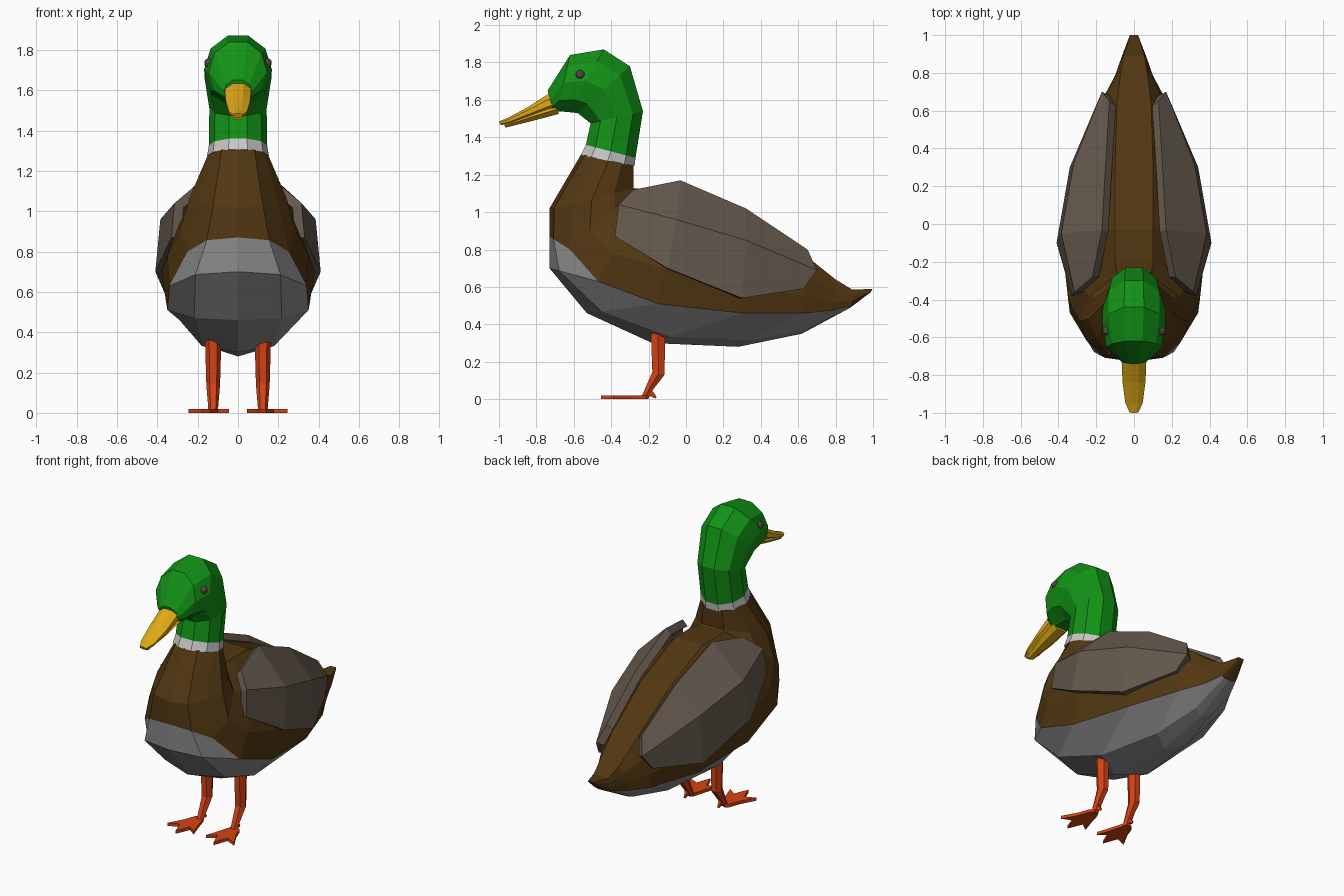
import bpy, bmesh, math
from mathutils import Vector

if "Cube" in bpy.data.objects:
    bpy.data.objects.remove(bpy.data.objects["Cube"])


def material(name, rgb):
    m = bpy.data.materials.new(name)
    m.diffuse_color = (*rgb, 1)
    m.use_nodes = True
    m.node_tree.nodes["Principled BSDF"].inputs["Base Color"].default_value = m.diffuse_color
    return m


BROWN = material("brown", (.084, .038, .006))
GREY = material("belly_grey", (.27, .27, .27))
TAUPE = material("wing_taupe", (.13, .10, .075))
GREEN = material("green", (.006, .29, .008))
WHITE = material("collar_white", (.56, .56, .56))
YELLOW = material("beak_yellow", (.74, .40, .008))
ORANGE = material("orange", (.66, .055, .007))
EYE = material("eye_dark", (.10, .065, .065))


def make(name, verts, faces, mats, index=None):
    bm = bmesh.new()
    vs = [bm.verts.new(v) for v in verts]
    for k, f in enumerate(faces):
        face = bm.faces.new([vs[i] for i in f])
        if index:
            face.material_index = index[k]
    bmesh.ops.recalc_face_normals(bm, faces=bm.faces)
    me = bpy.data.meshes.new(name)
    bm.to_mesh(me)
    bm.free()
    for m in mats:
        me.materials.append(m)
    ob = bpy.data.objects.new(name, me)
    bpy.context.collection.objects.link(ob)
    return ob


def loft(name, rings, mats, rule=None):
    """Skin closed rings of equal size and cap both ends."""
    n = len(rings[0])
    faces, index = [], []
    for s in range(len(rings) - 1):
        for i in range(n):
            j = (i + 1) % n
            faces.append((s * n + i, s * n + j, (s + 1) * n + j, (s + 1) * n + i))
            index.append(rule(s, i) if rule else 0)
    last = (len(rings) - 1) * n
    faces += [tuple(range(n)), tuple(range(last, last + n))]
    index += [0, 0]
    return make(name, [v for r in rings for v in r], faces, mats, index)


def ring(by, bz, fy, fz, w, n=10, cx=0):
    """Oval across the line from a back point to a front point."""
    out = []
    for i in range(n):
        a = 2 * math.pi * (i + .5) / n
        c = math.cos(a) / math.cos(math.pi / n) / 2
        out.append((cx + w * math.sin(a), (by + fy) / 2 + (by - fy) * c,
                    (bz + fz) / 2 + (bz - fz) * c))
    return out


# Body: back y, z, half width | widest | colour edge x, y, z | keel y, z
stations = [
    (-.28, 1.25, .07, .15, .13, -.47, 1.29, -.56, 1.31),
    (-.28, 1.13, .08, .24, .20, -.60, 1.04, -.73, 1.02),
    (-.27, 1.125, .09, .29, .25, -.62, .80, -.73, .87),
    (-.20, 1.13, .10, .35, .34, -.47, .63, -.73, .70),
    (-.03, 1.13, .10, .38, .35, -.15, .51, -.53, .46),
    (.32, .98, .10, .31, .29, .30, .46, -.18, .30),
    (.65, .76, .09, .18, .18, .63, .46, .28, .28),
    (.80, .64, .07, .10, .10, .78, .475, .62, .35),
    (.89, .585, .055, .065, .055, .885, .50, .88, .49),
    (1.0, .59, .02, .025, .02, .985, .575, .985, .57),
]


def body_ring(ty, tz, tx, w, ex, ey, ez, by, bz):
    t, e, b = Vector((tx, ty, tz)), Vector((ex, ey, ez)), Vector((0, by, bz))
    upper, side, low = t.lerp(e, .33), t.lerp(e, .7), b.lerp(e, .2)
    upper.x, side.x, low.x = .75 * w + .25 * tx, w, .62 * ex
    half = [t, upper, side, e, low]
    return half + [b] + [Vector((-v.x, v.y, v.z)) for v in reversed(half)]


loft("body", [body_ring(*s) for s in stations], [BROWN, GREY],
     lambda s, i: int(2 <= s <= 7 and 3 <= i <= 6))

# Collar, neck and head
collar = ring(-.27, 1.29, -.535, 1.36, .145)
loft("collar", [ring(-.275, 1.245, -.562, 1.305, .153), collar], [WHITE])
loft("head", [collar,
              ring(-.23, 1.54, -.51, 1.475, .142),
              ring(-.30, 1.78, -.58, 1.53, .165),
              ring(-.44, 1.87, -.63, 1.535, .168),
              ring(-.62, 1.84, -.69, 1.54, .145),
              ring(-.74, 1.65, -.71, 1.54, .07)], [GREEN])

# Beak halves
loft("upper_beak", [ring(-.70, 1.655, -.68, 1.555, .072, 8),
                    ring(-.84, 1.565, -.82, 1.515, .066, 8),
                    ring(-.95, 1.505, -.94, 1.475, .05, 8),
                    ring(-1.0, 1.485, -.99, 1.465, .025, 8)], [YELLOW])
loft("lower_beak", [ring(-.69, 1.58, -.68, 1.525, .06, 6),
                    ring(-.83, 1.53, -.82, 1.488, .052, 6),
                    ring(-.975, 1.472, -.965, 1.452, .025, 6)], [YELLOW])

# Wing rows: upper edge, ridge, lower edge
wing_rows = [
    [(.22, -.28, 1.12), (.17, -.03, 1.17), (.15, .32, 1.02), (.13, .65, .80)],
    [(.315, -.36, 1.04), (.385, -.05, .96), (.32, .32, .85), (.17, .70, .69)],
    [(.33, -.38, .87), (.41, -.10, .70), (.34, .30, .54), (.20, .63, .59)],
]

# Foot outline: heel, then toes and webs
foot = [(.145, -.20), (.10, -.22), (.075, -.31), (.045, -.40), (.10, -.36),
        (.14, -.455), (.175, -.36), (.245, -.39), (.19, -.29), (.165, -.22)]

for side, sx in (("right", 1), ("left", -1)):
    # Wing panel with a thick rim
    verts = [(sx * x, y, z) for row in wing_rows for x, y, z in row]
    faces = [(r * 4 + c, r * 4 + c + 1, r * 4 + c + 5, r * 4 + c + 4)
             for r in range(2) for c in range(3)]
    if sx > 0:
        faces = [f[::-1] for f in faces]
    wing = make(side + "_wing", verts, faces, [TAUPE])
    me = wing.data
    if sum(p.normal.x * sx for p in me.polygons) < 0:
        me.flip_normals()
    sol = wing.modifiers.new("thickness", "SOLIDIFY")
    sol.thickness, sol.offset = .05, -1

    # Leg, back toe and webbed foot
    cx = sx * .123
    loft(side + "_leg", [ring(-.11, .42, -.19, .42, .042, 6, cx),
                         ring(-.115, .13, -.18, .145, .034, 6, cx),
                         ring(-.185, .04, -.235, .02, .025, 6, cx),
                         ring(-.20, .005, -.25, .005, .025, 6, cx)], [ORANGE])
    loft(side + "_back_toe", [ring(-.19, .06, -.22, .03, .018, 4, cx),
                              ring(-.157, .012, -.165, .004, .006, 4, cx)], [ORANGE])
    loft(side + "_foot", [[(sx * x, y, z) for x, y in foot] for z in (0, .02)], [ORANGE])

    # Eye
    bm = bmesh.new()
    bmesh.ops.create_icosphere(bm, subdivisions=2, radius=.025)
    bmesh.ops.translate(bm, verts=bm.verts, vec=(sx * .143, -.565, 1.735))
    me = bpy.data.meshes.new(side + "_eye")
    bm.to_mesh(me)
    bm.free()
    me.materials.append(EYE)
    bpy.context.collection.objects.link(bpy.data.objects.new(side + "_eye", me))
